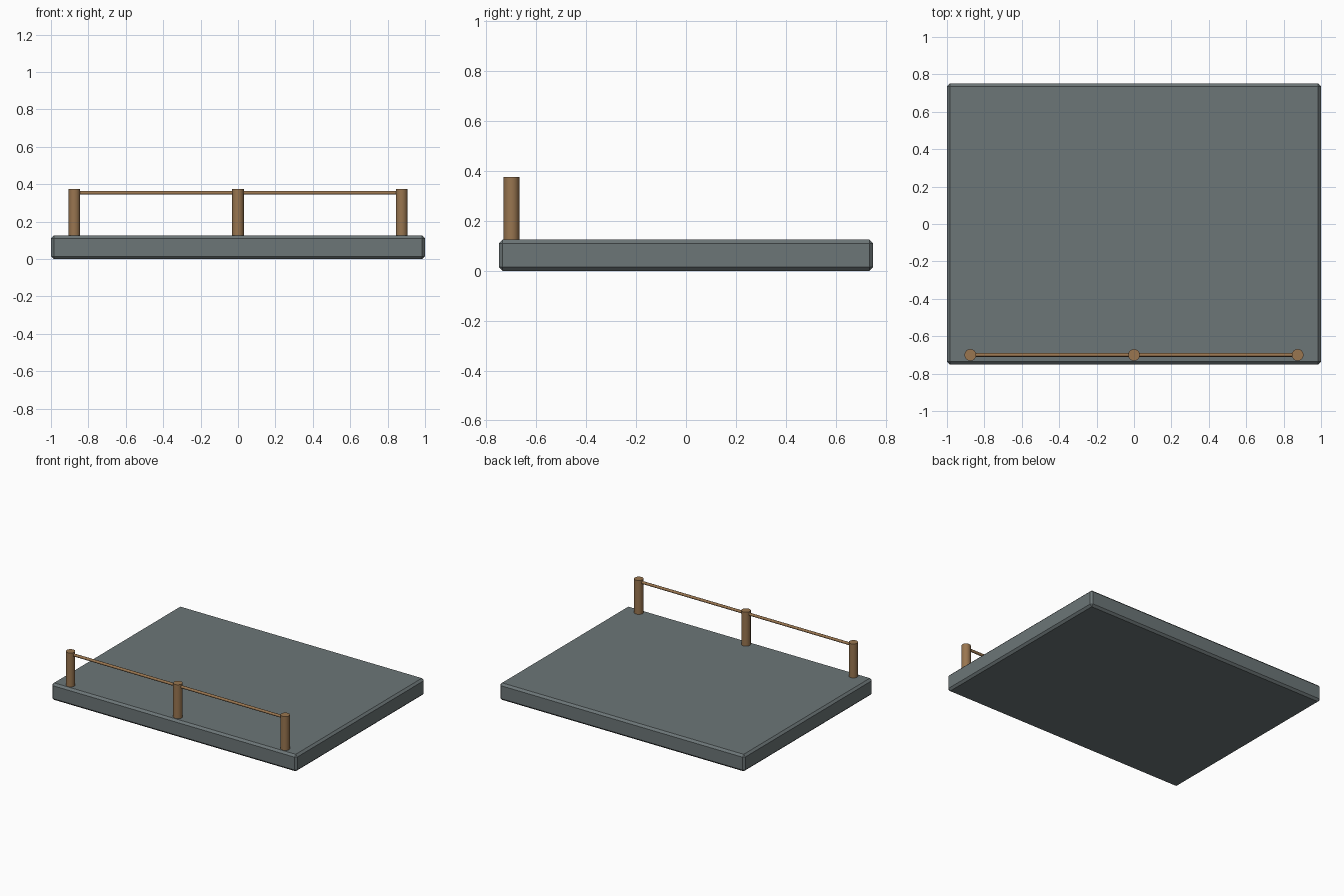
import bpy
from math import radians

if "Cube" in bpy.data.objects:
    bpy.data.objects.remove(bpy.data.objects["Cube"])


def material(name, rgb):
    m = bpy.data.materials.new(name)
    m.diffuse_color = (*rgb, 1)
    m.use_nodes = True
    m.node_tree.nodes["Principled BSDF"].inputs["Base Color"].default_value = m.diffuse_color
    return m


stone = material("grey_stone", (0.15, 0.18, 0.185))
wood = material("brown_wood", (0.32, 0.18, 0.08))


def cylinder(name, radius, length, loc, sides, rot=(0, 0, 0)):
    bpy.ops.mesh.primitive_cylinder_add(vertices=sides, radius=radius, depth=length,
                                        location=loc, rotation=rot)
    ob = bpy.context.object
    ob.name = name
    ob.data.materials.append(wood)
    bpy.ops.object.shade_smooth_by_angle(angle=radians(35))
    return ob


# Platform slab with chamfered edges
bpy.ops.mesh.primitive_cube_add(size=1, location=(0, 0, 0.0625))
slab = bpy.context.object
slab.name = "platform"
slab.scale = (2, 1.5, 0.125)
bpy.ops.object.transform_apply(location=False, rotation=False, scale=True)
slab.data.materials.append(stone)
bevel = slab.modifiers.new("chamfer", "BEVEL")
bevel.width = 0.015
bevel.segments = 1

# Railing posts along the front edge
RAIL_Y = -0.7
for side, x in (("left", -0.875), ("middle", 0), ("right", 0.875)):
    cylinder(f"{side}_post", 0.0315, 0.25, (x, RAIL_Y, 0.25), 16)

# Thin handrail between the outer posts
cylinder("handrail", 0.01, 1.75, (0, RAIL_Y, 0.354), 12, (0, radians(90), 0))
